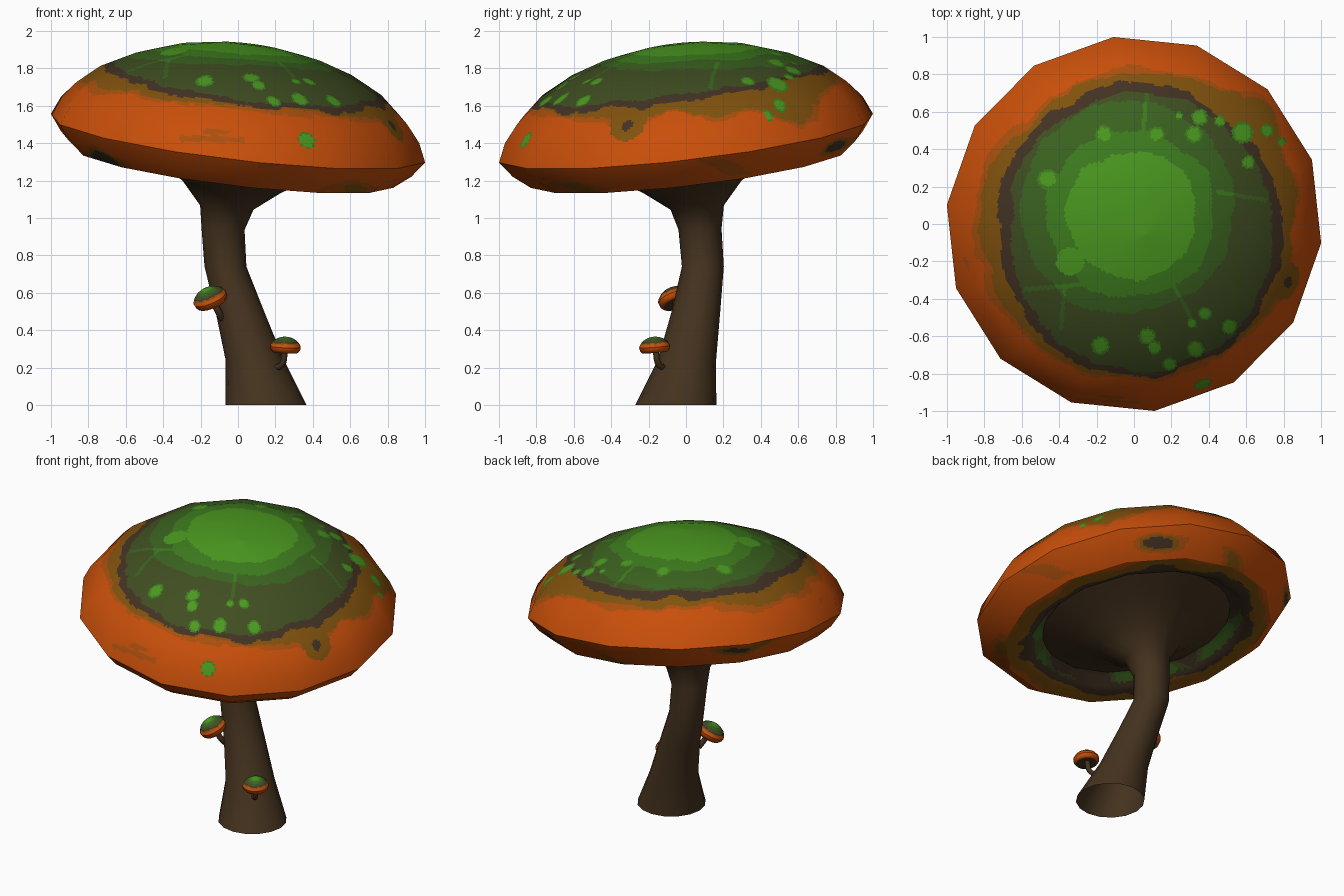
import bpy, bmesh, math
from mathutils import Vector, Matrix, noise

if "Cube" in bpy.data.objects:
    bpy.data.objects.remove(bpy.data.objects["Cube"])

COLORS = {
    "bright_green": (0.07, 0.32, 0.014), "mid_green": (0.047, 0.205, 0.013),
    "deep_green": (0.043, 0.125, 0.014), "moss": (0.05, 0.076, 0.015),
    "charcoal_brown": (0.055, 0.032, 0.017), "olive_brown": (0.22, 0.085, 0.004),
    "burnt_orange": (0.40, 0.078, 0.004), "orange": (0.58, 0.078, 0.003),
    "stem_brown": (0.058, 0.032, 0.013)}
MATS = []
for n, c in COLORS.items():
    m = bpy.data.materials.new(n)
    m.diffuse_color = (*c, 1)
    m.use_nodes = True
    m.node_tree.nodes["Principled BSDF"].inputs["Base Color"].default_value = m.diffuse_color
    MATS.append(m)
BRIGHT, MID, DEEP, MOSS, CHAR, OLIVE, BURNT, ORANGE, STEM = range(9)


def add_object(name, bm, mats=MATS):
    me = bpy.data.meshes.new(name)
    bm.to_mesh(me)
    bm.free()
    for m in mats:
        me.materials.append(m)
    ob = bpy.data.objects.new(name, me)
    bpy.context.collection.objects.link(ob)
    me.shade_smooth()
    return ob


def skin(bm, rings):
    for a, b in zip(rings, rings[1:]):
        for k in range(len(a)):
            j = (k + 1) % len(a)
            bm.faces.new((a[k], b[k], b[j], a[j]))


def lathe(name, profile, matrix, rule, sides=14, sub=26, step=0.013, phase=-6.2):
    """Polygonal lathe, finely cut so that the colour regions get clean edges,
    with normals kept round."""
    pts = [Vector(p) for p in profile]
    seg = [(b - a).normalized() for a, b in zip(pts, pts[1:])]
    tan = [seg[0]] + [(a + b).normalized() for a, b in zip(seg, seg[1:])] + [seg[-1]]
    fine = []
    for i in range(len(seg)):
        count = max(1, round((pts[i + 1] - pts[i]).length / step))
        for s in range(count):
            t = s / count
            fine.append((pts[i].lerp(pts[i + 1], t), tan[i].lerp(tan[i + 1], t)))
    fine.append((pts[-1], tan[-1]))
    bm = bmesh.new()
    rings, normals = [], []
    rot = matrix.to_3x3().normalized()
    corner = [Vector((math.cos(a), math.sin(a), 0)) for a in
              [math.radians(phase) + 2 * math.pi * k / sides for k in range(sides + 1)]]
    for p, t in fine:
        ring = []
        for k in range(sides):
            for s in range(sub):
                d = corner[k].lerp(corner[k + 1], s / sub)
                ring.append(bm.verts.new(matrix @ (d * p.x + Vector((0, 0, p.y)))))
                normals.append((rot @ (d.normalized() * -t.y + Vector((0, 0, t.x)))).normalized())
        rings.append(ring)
    skin(bm, rings)
    if profile[0][0] < 0.01:
        bm.faces.new(rings[0])
    inv = matrix.inverted()
    for f in bm.faces:
        c = f.calc_center_median()
        f.material_index = rule(c, inv @ c)
    ob = add_object(name, bm)
    ob.data.normals_split_custom_set_from_vertices(normals)
    return ob


def frame(pos, normal, scale=1.0, zs=1.0):
    q = Vector((0, 0, 1)).rotation_difference(Vector(normal))
    return (Matrix.Translation(pos) @ q.to_matrix().to_4x4()
            @ Matrix.Diagonal((scale, scale, scale * zs, 1)))


def wobble(p, freq, amp):
    return amp * (noise.noise(p * freq) + 0.5 * noise.noise(p * freq * 2.3))


# Colour zones of the big cap per 45 degrees: moss edge, then the border widths
MOSS_R = [.75, .71, .70, .68, .66, .71, .79, .78]
DARK_W = [.05, .03, .06, .05, .06, .05, .03, .04]
OLIVE_W = [.05, .11, .035, .035, .10, .045, .012, .02]
BURNT_W = [.03, .03, .05, .04, .04, .02, .015, .02]
SPOTS = [(-.16, .48, .047), (.12, .48, .043), (.32, .48, .045), (.35, .57, .043), (.46, .55, .03),
         (.58, .49, .058), (.71, .50, .035), (.61, .33, .035), (.79, .44, .025), (.24, .58, .02),
         (-.46, .24, .055), (-.18, -.65, .047), (.07, -.60, .045), (.11, -.66, .037),
         (.33, -.67, .045), (.19, -.75, .035), (.51, -.55, .04), (.38, -.48, .035),
         (.31, -.53, .024)]
VEINS = [((-.58, -.35), (-.25, -.32)), ((-.39, -.56), (-.37, -.33)),
         ((.17, -.25), (.33, -.55)), ((.45, .17), (.70, .13)), ((.05, .5), (.07, .72))]


def around(table, p):
    a = math.atan2(p.y, p.x) / (math.pi / 4) % 8
    i = int(a) % 8
    return table[i] + (table[(i + 1) % 8] - table[i]) * (a - int(a))


def near_vein(p):
    for a, b in VEINS:
        a, b = Vector(a), Vector(b)
        t = max(0, min(1, (p - a).dot(b - a) / (b - a).length_squared))
        if (p - a.lerp(b, t)).length < 0.011:
            return True
    return False


def dome_rule(c, local):
    p = c.to_2d()
    for x, y, r in SPOTS:
        d = math.hypot(p.x - x, p.y - y)
        if d < r:
            return BRIGHT if d < r * 0.75 else MID
    d = (c - Vector((.37, -.86, 1.42))).length
    if d < .05:
        return BRIGHT if d < .04 else MID
    # knot on the right side
    blob = (c - Vector((.83, -.31, 1.5))).length + wobble(c, 9, .015)
    if blob < 0.1:
        return CHAR if blob < 0.042 else OLIVE
    # thin streak low on the front
    if c.y < 0 and abs(c.x + .14) < .17 and abs(c.z - 1.42 + wobble(c, 6, .01)) < .016:
        return BURNT
    r = p.length + wobble(c, 5, .03) + wobble(c, 16, .012)
    edge = around(MOSS_R, p)
    if r < edge:
        w = wobble(c, 6, .03)
        lobe = (p - Vector((-.34, -.2))).length < .075
        d = (p - Vector((-.01, .05))).length + w
        d2 = (p - Vector((-.04, .09))).length + w
        zone = BRIGHT if d < .345 or lobe else MID if d < .45 else DEEP if d2 < .57 else MOSS
        return zone - 1 if zone > MID and near_vein(p) else zone
    edge += around(DARK_W, p)
    if r < edge:
        return CHAR
    edge += around(OLIVE_W, p) * max(.2, 1 + 1.3 * noise.noise(c * 3.5))
    if r < edge:
        return OLIVE
    edge += around(BURNT_W, p) * max(.2, 1 + 1.5 * noise.noise(c * 4.1))
    streak = noise.noise(Vector((c.x * 2.5, c.y * 2.5, c.z * 9)))
    return BURNT if r < edge or streak > .55 else ORANGE


def lip_rule(c, local):
    n = noise.noise(Vector((c.x * 3, c.y * 3, c.z * 8))) - local.z * 1.2 - .1
    return CHAR if n > .6 else OLIVE if n > .48 else BURNT if n > .35 else ORANGE


def under_rule(c, local):
    if local.z > -.135 and local.x ** 2 + local.y ** 2 < .47:
        n = noise.noise(c * 4)
        return DEEP if n > .2 else MOSS if n > .02 else CHAR
    r = local.to_2d().length + wobble(c, 4, .07)
    return ORANGE if r > .86 else BURNT if r > .83 else OLIVE if r > .74 else CHAR


# Big tilted cap
DOME = [(.003, .505), (.2, .49), (.41, .45), (.6, .385), (.78, .29), (.895, .19),
        (.97, .10), (1.014, 0)]
LIP = [(1.014, 0), (.95, -.085), (.86, -.157)]
UNDER = [(.86, -.157), (.76, -.165), (.69, -.15), (.645, -.10), (.56, -.08)]
TILT = Vector((.118, -.118, 1))
CAP = frame((0, 0, 1.427), TILT)
lathe("cap_dome", DOME, CAP, dome_rule)
lathe("cap_lip", LIP, CAP, lip_rule, sub=20)
lathe("cap_underside", UNDER, CAP, under_rule, sub=18)

# Leaning trunk, flaring into the cap: centre, radius, share of the cap tilt
RINGS = [(CAP @ Vector((0, 0, -.09)), .61, 1), (CAP @ Vector((0, 0, -.17)), .43, 1),
         (CAP @ Vector((0, 0, -.26)), .27, 1), ((-.06, .06, 1.056), .143, .7),
         ((-.08, .075, .94), .115, .3), ((-.067, .09, .74), .112, 0),
         ((.01, .053, .5), .13, 0), ((.09, .005, .24), .156, 0), ((.15, -.055, 0), .217, 0)]
bm = bmesh.new()
rings = []
for pos, r, t in RINGS:
    fr = frame(pos, (TILT.x * t, TILT.y * t, 1))
    rings.append([bm.verts.new(fr @ Vector((r * math.cos(a), r * math.sin(a), 0)))
                  for a in [2 * math.pi * k / 16 for k in range(16)]])
skin(bm, rings)
add_object("trunk", bm, [MATS[STEM]])


# Two little mushrooms growing from the trunk
def small_dome_rule(c, local):
    r = local.to_2d().length + wobble(c, 40, .05)
    for limit, zone in ((.3, BRIGHT), (.45, MID), (.62, DEEP), (.8, MOSS), (.87, CHAR), (.91, OLIVE)):
        if r < limit:
            return zone
    return ORANGE


def small_under_rule(c, local):
    return ORANGE if local.to_2d().length > .84 else CHAR


SMALL = [("left", (-.15, -.06, .57), (-.42, -.35, 1), .092,
          [(-.085, -.02, .46), (-.105, -.045, .50), (-.14, -.055, .565)]),
         ("right", (.253, -.168, .312), (.04, -.08, 1), .082,
          [(.20, -.115, .20), (.235, -.145, .215), (.25, -.163, .30)])]
for side, pos, normal, size, path in SMALL:
    fr = frame(pos, normal, size, 1.3)
    lathe("small_cap_" + side, DOME, fr, small_dome_rule, sub=5, step=.05)
    lathe("small_underside_" + side, [(1.014, 0), (.98, -.15), (.84, -.29), (.5, -.2), (.1, -.18)],
          fr, small_under_rule, sub=2, step=.08)
    cu = bpy.data.curves.new("small_stalk_" + side, 'CURVE')
    cu.dimensions = '3D'
    cu.bevel_depth = size * 0.2
    cu.bevel_resolution = 2
    sp = cu.splines.new('BEZIER')
    sp.bezier_points.add(len(path) - 1)
    for bp, co in zip(sp.bezier_points, path):
        bp.co = co
        bp.handle_left_type = bp.handle_right_type = 'AUTO'
    sp.resolution_u = 5
    cu.materials.append(MATS[STEM])
    bpy.context.collection.objects.link(bpy.data.objects.new("small_stalk_" + side, cu))
